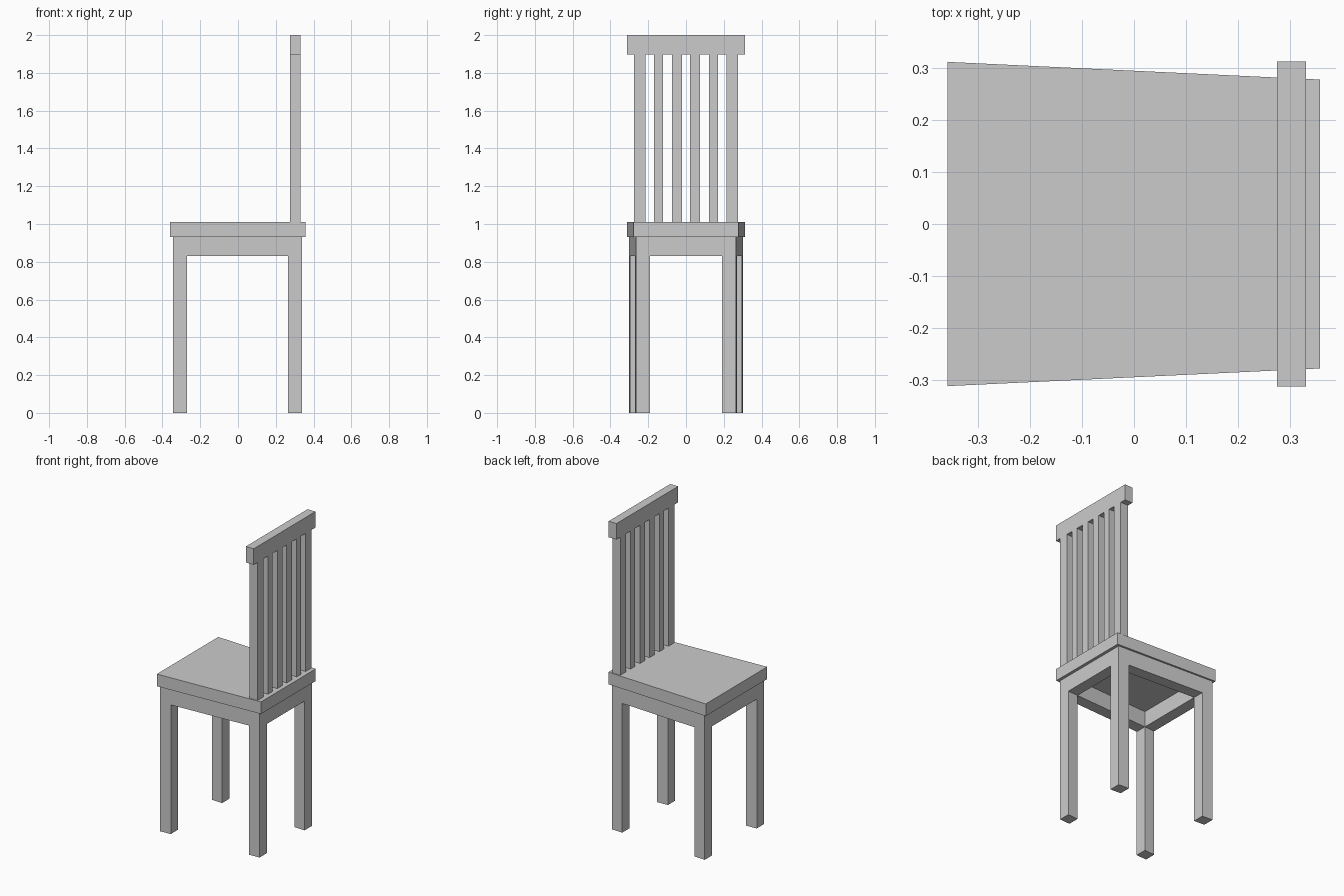
import bpy
import bmesh

if "Cube" in bpy.data.objects:
    bpy.data.objects.remove(bpy.data.objects["Cube"])


def prism(name, outline, z0, z1):
    """Vertical prism from a counter-clockwise xy outline."""
    bm = bmesh.new()
    low = bm.faces.new([bm.verts.new((x, y, z0)) for x, y in outline])
    ext = bmesh.ops.extrude_face_region(bm, geom=[low], use_keep_orig=True)
    for v in ext["geom"]:
        if isinstance(v, bmesh.types.BMVert):
            v.co.z = z1
    bmesh.ops.recalc_face_normals(bm, faces=bm.faces)
    mesh = bpy.data.meshes.new(name)
    bm.to_mesh(mesh)
    bm.free()
    obj = bpy.data.objects.new(name, mesh)
    bpy.context.collection.objects.link(obj)
    return obj


def rect(x0, x1, y0, y1):
    return [(x0, y0), (x1, y0), (x1, y1), (x0, y1)]


def edge(x):
    """Outer half-width of the tapering leg frame at x."""
    return 0.283 - 0.0525 * x


XF, XB, T = -0.344, 0.339, 0.074
LEG_TOP, SEAT_LOW, SEAT_TOP, RAIL_LOW = 0.83, 0.932, 1.01, 1.897


def side_strip(x0, x1, s):
    """Strip of leg thickness following the tapered side s."""
    return [(x0, s * edge(x0)), (x1, s * edge(x1)),
            (x1, s * (edge(x1) - T)), (x0, s * (edge(x0) - T))]


# Seat: wider on the side away from the backrest
prism("seat", [(-0.359, -0.312), (0.358, -0.278), (0.358, 0.278), (-0.359, 0.312)],
      SEAT_LOW, SEAT_TOP)

# Legs and side aprons
for s, side in ((-1, "right"), (1, "left")):
    prism(f"front_leg_{side}", side_strip(XF, XF + T, s), 0, SEAT_LOW)
    prism(f"back_leg_{side}", side_strip(XB - T, XB, s), 0, SEAT_LOW)
    prism(f"side_apron_{side}", side_strip(XF + T, XB - T, s), LEG_TOP, SEAT_LOW)

# Front and back aprons between the legs
for name, x0, x1 in (("front_apron", XF, XF + T), ("back_apron", XB - T, XB)):
    a, b = edge(x0) - T, edge(x1) - T
    prism(name, [(x0, -a), (x1, -b), (x1, b), (x0, a)], LEG_TOP, SEAT_LOW)

# Backrest: posts, slats and top rail
BX0, BX1 = 0.275, 0.331
for s, side in ((-1, "right"), (1, "left")):
    for name, y, w in (("back_post", 0.244, 0.06), ("outer_slat", 0.146, 0.046),
                       ("inner_slat", 0.048, 0.052)):
        prism(f"{name}_{side}", rect(BX0, BX1, s * y - w / 2, s * y + w / 2),
              SEAT_TOP, RAIL_LOW)
prism("top_rail", rect(BX0, BX1, -0.313, 0.313), RAIL_LOW, 2.0)
